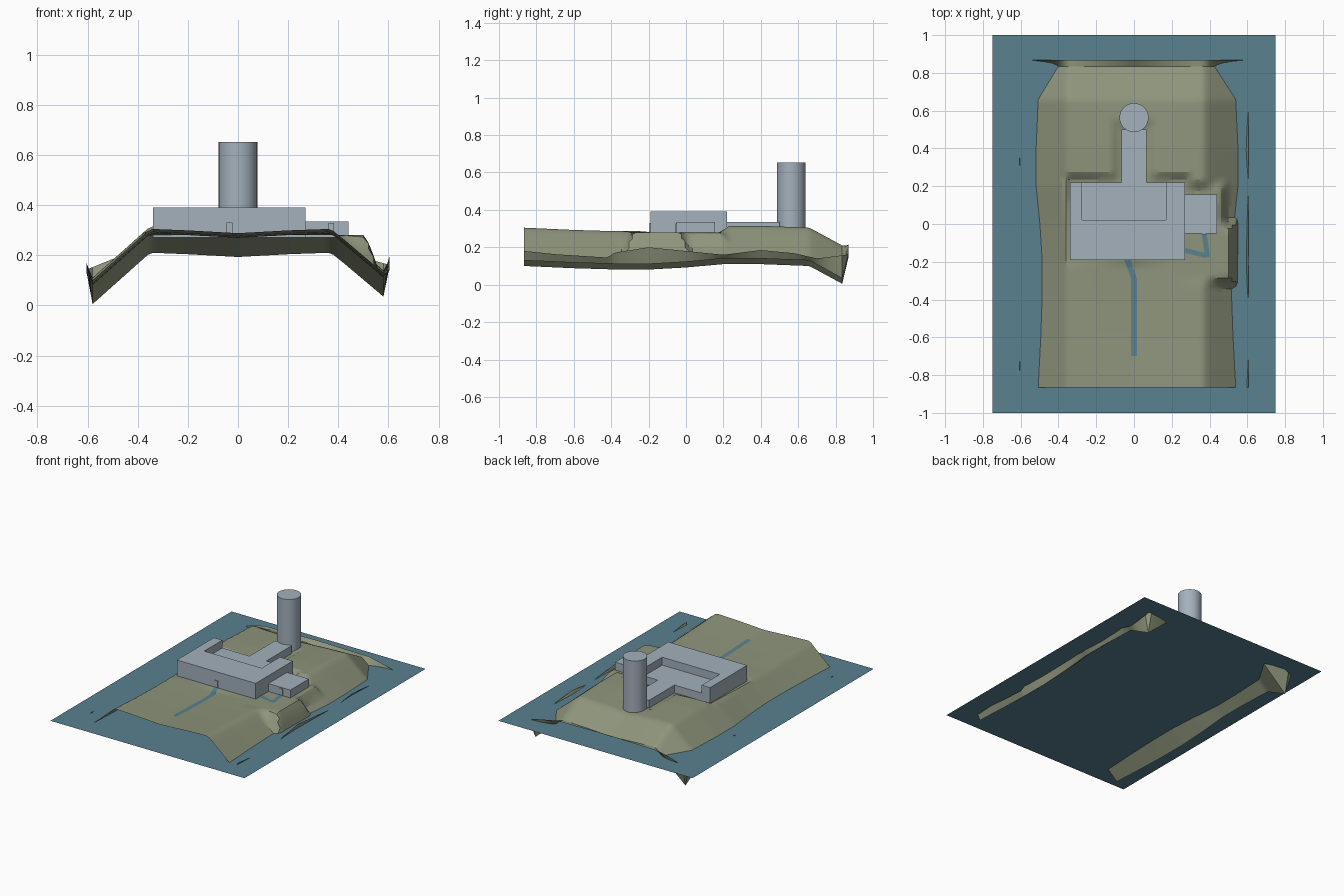
import bpy, bmesh, math

if "Cube" in bpy.data.objects:
    bpy.data.objects.remove(bpy.data.objects["Cube"])


def material(name, rgb):
    m = bpy.data.materials.new(name)
    m.diffuse_color = (*rgb, 1)
    m.use_nodes = True
    m.node_tree.nodes["Principled BSDF"].inputs["Base Color"].default_value = m.diffuse_color
    return m


OLIVE = material("olive_ground", (0.27, 0.30, 0.20))
TEAL = material("teal_water", (0.10, 0.22, 0.28))
GREY = material("blue_grey_wall", (0.37, 0.44, 0.50))


def finish(name, bm, mat, angle=None):
    me = bpy.data.meshes.new(name)
    bm.to_mesh(me)
    bm.free()
    me.materials.append(mat)
    ob = bpy.data.objects.new(name, me)
    bpy.context.collection.objects.link(ob)
    if angle:
        me.shade_smooth()
        me.set_sharp_from_angle(angle=math.radians(angle))
    return ob


def lerp_table(t, v):
    """Piecewise linear value from (position, value) pairs."""
    if v <= t[0][0]:
        return t[0][1]
    for (a, p), (b, q) in zip(t, t[1:]):
        if v <= b:
            return p + (q - p) * (v - a) / (b - a)
    return t[-1][1]


# Hill: cross-section, lengthwise height, and levelled building pads
SECTION = [(-0.58, -0.205), (-0.35, 0), (-0.2, -0.006), (0, -0.017),
           (0.2, -0.006), (0.37, 0), (0.42, -0.04), (0.58, -0.175)]
CREST = [(-0.865, 0.305), (-0.6, 0.293), (-0.4, 0.287), (-0.2, 0.286), (0, 0.297),
         (0.2, 0.315), (0.4, 0.315), (0.66, 0.305), (0.835, 0.21)]
PADS = [(-0.34, 0.27, -0.19, 0.23, 0.04), (-0.07, 0.07, 0.2, 0.5, 0.05),
        (0.25, 0.45, -0.25, 0.18, 0.05), (0.27, 0.505, -0.28, -0.03, 0.055)]
RIGHT_RIM = [(-0.86, 0.18), (-0.7, 0.163), (-0.42, 0.145), (-0.38, 0.172), (-0.2, 0.2),
             (0, 0.18), (0.2, 0.16), (0.4, 0.185), (0.58, 0.168), (0.7, 0.14), (0.86, 0.16)]
LEFT_RIM = [(-0.86, 0.155), (-0.74, 0.17), (-0.68, 0.15), (0.28, 0.155),
            (0.33, 0.172), (0.38, 0.155), (0.7, 0.13), (0.86, 0.14)]
BACK_RIM = [(-0.61, 0.14), (-0.5, 0.185), (-0.4, 0.208), (0, 0.215),
            (0.4, 0.21), (0.5, 0.19), (0.61, 0.16)]


def ground(x, y):
    z = lerp_table(SECTION, x) + lerp_table(CREST, y)
    for x0, x1, y0, y1, fall in PADS:
        d = max(x0 - x, x - x1, y0 - y, y - y1, 0)
        w = max(0, 1 - d / fall)
        z += (0.28 - z) * w
    return z


NX, NY = 58, 85
xs = [-0.605] + [-0.58 + 1.16 * i / NX for i in range(NX + 1)] + [0.605]
ys = [-0.865 + 1.70 * j / NY for j in range(NY + 1)] + [0.868]
bm = bmesh.new()
grid = []
for y in ys:
    row = []
    for x in xs:
        if y > 0.85:
            z = lerp_table(BACK_RIM, x)
        elif x < -0.59:
            z = lerp_table(LEFT_RIM, y)
        elif x > 0.59:
            z = lerp_table(RIGHT_RIM, y)
        else:
            z = ground(x, y)
        row.append(bm.verts.new((x, y, z)))
    grid.append(row)
for r0, r1 in zip(grid, grid[1:]):
    for i in range(len(xs) - 1):
        bm.faces.new((r0[i], r0[i + 1], r1[i + 1], r1[i]))
finish("hill", bm, OLIVE, 25)

# Water sheet
bm = bmesh.new()
bm.faces.new([bm.verts.new((x, y, 0.165)) for x, y in
              ((-0.75, -1), (0.75, -1), (0.75, 1), (-0.75, 1))])
finish("water", bm, TEAL)


def prism(name, pts, z0, z1, mat=GREY, angle=None):
    bm = bmesh.new()
    f = bm.faces.new([bm.verts.new((x, y, z0)) for x, y in pts])
    top = bmesh.ops.extrude_face_region(bm, geom=[f])["geom"]
    bmesh.ops.translate(bm, vec=(0, 0, z1 - z0),
                        verts=[v for v in top if isinstance(v, bmesh.types.BMVert)])
    bmesh.ops.recalc_face_normals(bm, faces=bm.faces)
    return finish(name, bm, mat, angle)


def box(name, x0, x1, y0, y1, z0, z1):
    return prism(name, [(x0, y0), (x1, y0), (x1, y1), (x0, y1)], z0, z1)


# Building: U-shaped block, low court roof with corridor, annex, tower
prism("main_block", [(-0.34, -0.19), (0.27, -0.19), (0.27, 0.22), (0.17, 0.22),
                     (0.17, 0.02), (-0.275, 0.02), (-0.275, 0.22), (-0.34, 0.22)],
      0.27, 0.39)
prism("court_and_corridor", [(-0.275, 0.02), (0.17, 0.02), (0.17, 0.22), (0.065, 0.22),
                             (0.065, 0.5), (-0.065, 0.5), (-0.065, 0.22), (-0.275, 0.22)],
      0.27, 0.335)
box("annex", 0.27, 0.44, -0.05, 0.155, 0.27, 0.335)
prism("tower", [(0.077 * math.cos(math.tau * k / 32), 0.563 + 0.077 * math.sin(math.tau * k / 32))
                for k in range(32)], 0.27, 0.652, GREY, 40)

# Doors as thin plates
box("main_door", -0.046, -0.022, -0.196, -0.189, 0.28, 0.33)
box("annex_door", 0.36, 0.382, -0.056, -0.049, 0.28, 0.328)


def path(name, pts, width=0.03):
    """Flat ribbon draped over the hill."""
    dense = []
    for (ax, ay), (bx, by) in zip(pts, pts[1:]):
        n = max(2, int(math.hypot(bx - ax, by - ay) / 0.02))
        dense += [(ax + (bx - ax) * k / n, ay + (by - ay) * k / n) for k in range(n)]
    dense.append(pts[-1])
    bm = bmesh.new()
    last = None
    for i, (x, y) in enumerate(dense):
        p, q = dense[max(i - 1, 0)], dense[min(i + 1, len(dense) - 1)]
        dx, dy = q[0] - p[0], q[1] - p[1]
        s = width / 2 / math.hypot(dx, dy)
        z = ground(x, y) + 0.004
        pair = [bm.verts.new((x - dy * s, y + dx * s, z)),
                bm.verts.new((x + dy * s, y - dx * s, z))]
        if last:
            bm.faces.new((last[0], last[1], pair[1], pair[0]))
        last = pair
    bmesh.ops.recalc_face_normals(bm, faces=bm.faces)
    if sum(f.normal.z for f in bm.faces) < 0:
        bmesh.ops.reverse_faces(bm, faces=bm.faces)
    finish(name, bm, TEAL)


path("front_path", [(0, -0.7), (0, -0.29), (-0.034, -0.19)])
path("annex_path_side", [(0.27, -0.14), (0.385, -0.168)], 0.026)
path("annex_path_door", [(0.39, -0.175), (0.371, -0.05)], 0.026)
